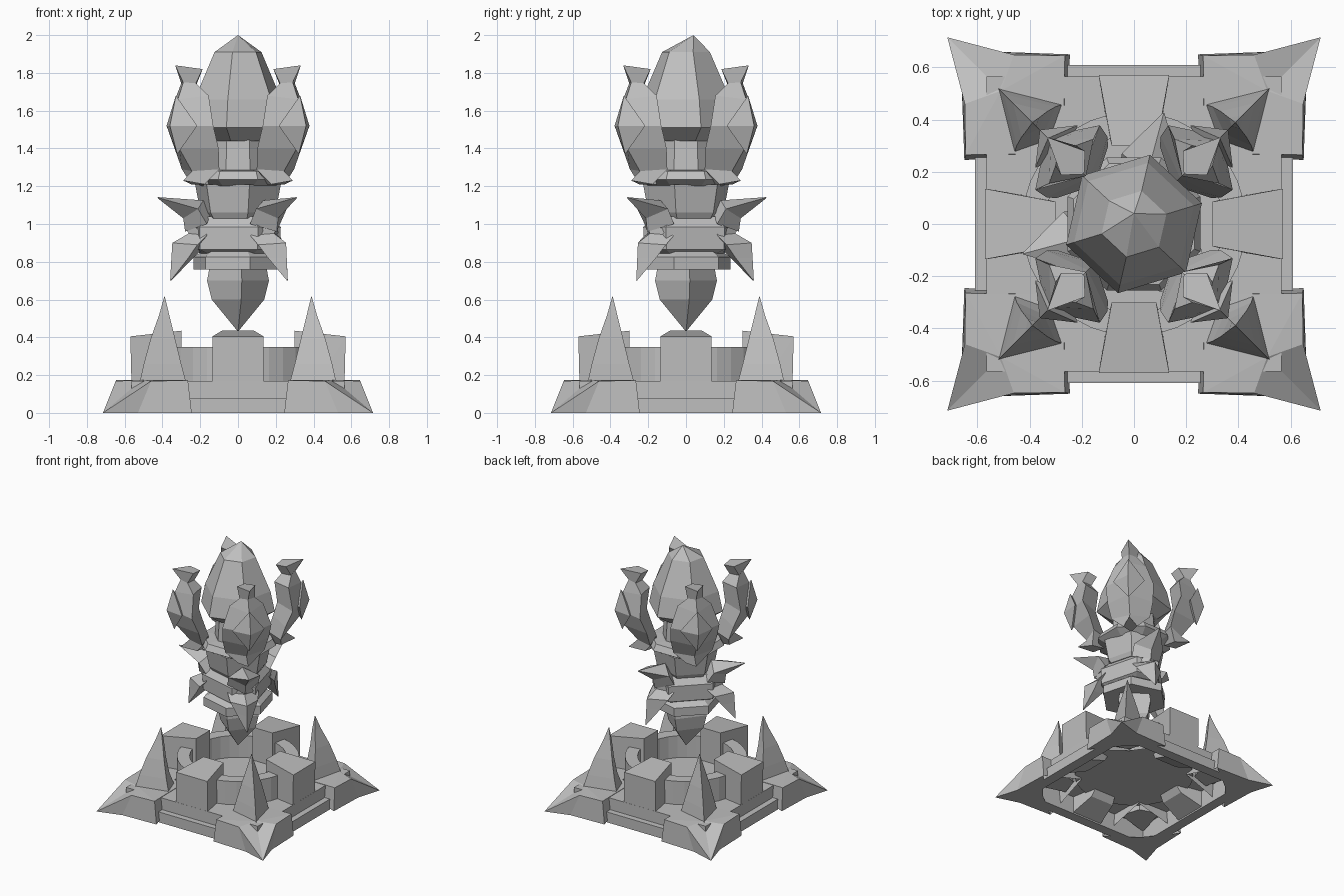
import bpy, bmesh, math
from mathutils import Matrix

if "Cube" in bpy.data.objects:
    bpy.data.objects.remove(bpy.data.objects["Cube"], do_unlink=True)

stone = bpy.data.materials.new("grey_stone")
stone.use_nodes = True
GREY = (0.52, 0.52, 0.52, 1)
stone.diffuse_color = GREY
stone.node_tree.nodes["Principled BSDF"].inputs["Base Color"].default_value = GREY


def finish(name, bm, angle=0.0):
    """Weld, orient, rotate about z and link a flat-shaded part."""
    bmesh.ops.remove_doubles(bm, verts=bm.verts[:], dist=1e-5)
    bmesh.ops.recalc_face_normals(bm, faces=bm.faces[:])
    bm.transform(Matrix.Rotation(math.radians(angle), 4, 'Z'))
    me = bpy.data.meshes.new(name)
    bm.to_mesh(me)
    bm.free()
    me.materials.append(stone)
    ob = bpy.data.objects.new(name, me)
    bpy.context.collection.objects.link(ob)
    return ob


def skin(bm, rings, closed):
    """Quads between successive rings of vertices."""
    n = len(rings[0])
    pairs = list(zip(rings, rings[1:])) + ([(rings[-1], rings[0])] if closed else [])
    for a, b in pairs:
        for i in range(n):
            j = (i + 1) % n
            bm.faces.new((a[i], a[j], b[j], b[i]))


def lathe(name, profile, sides, rot=0.0, closed=False, uneven=0.0):
    """Turn (radius, z) points around z; uneven makes sides alternately wide and narrow."""
    bm = bmesh.new()
    angles = [math.radians(rot + 360 * i / sides + uneven * (-1) ** i) for i in range(sides)]
    rings = [[bm.verts.new((r * math.cos(a), r * math.sin(a), z)) for a in angles]
             for r, z in profile]
    skin(bm, rings, closed)
    return finish(name, bm)


def petal(name, stations, angle):
    """Loft diamond sections: outer (r, z), edge (r, z, half width), inner (r, z)."""
    bm = bmesh.new()
    rings = []
    for ro, zo, re, ze, hw, ri, zi in stations:
        rings.append([bm.verts.new(p) for p in
                      ((ro, 0, zo), (re, hw, ze), (ri, 0, zi), (re, -hw, ze))])
    skin(bm, rings, False)
    bm.faces.new(rings[0])
    bm.faces.new(rings[-1])
    return finish(name, bm, angle)


def hull(name, points, angle):
    bm = bmesh.new()
    for p in points:
        bm.verts.new(p)
    bmesh.ops.convex_hull(bm, input=bm.verts[:])
    return finish(name, bm, angle)


# Square stepped plinth, a thin shell that is hollow underneath
D = math.sqrt(2)
lathe("plinth", [(.61 * D, 0), (.61 * D, .08), (.565 * D, .08), (.565 * D, .17),
                 (.36 * D, .17), (.36 * D, .14), (.53 * D, .14), (.53 * D, 0)], 4, 45, True)

# Round basin with a raised wall
lathe("basin", [(0, .18), (.34, .18), (.34, .35), (.43, .35), (.43, .13), (0, .13)], 32, 0, True)

# Four wedge blocks around the basin
for k in range(4):
    pts = [(r, s * w, z) for s in (-1, 1)
           for r, w, z in ((.56, .135, 0), (.57, .135, .405), (.30, .085, .435),
                           (.30, .085, .17), (.36, .10, .08))]
    hull(f"block_{k + 1}", pts, 90 * k)

# Pointed corner feet with horns; the feet are open towards the hollow plinth
HALF = [(.645, .265, .173), (.648, .46, .168), (.65, .245, 0), (.66, .53, 0)]
HORN = [(.76, .10, .51, .10, .14, .44, .10), (.73, .18, .52, .18, .125, .46, .18),
        (.705, .26, .53, .26, .105, .49, .26), (.655, .39, .54, .39, .07, .515, .39),
        (.59, .52, .545, .52, .03, .53, .52), (.552, .615, .55, .615, .002, .548, .615)]
for k in range(4):
    bm = bmesh.new()
    a, b, a0, b0 = [bm.verts.new(p) for p in HALF]
    ma, mb, ma0, mb0 = [bm.verts.new((y, x, z)) for x, y, z in HALF]
    c, i, i0, c0, tip = [bm.verts.new(p) for p in
                         ((.51, .51, .175), (.27, .27, .173), (.27, .27, .12),
                          (.47, .47, 0), (.715, .715, 0))]
    for f in ((i, a, c), (a, b, c), (b, tip, c), (a, a0, b0, b), (b, b0, tip), (i, i0, a0, a),
              (i, ma, c), (ma, mb, c), (mb, tip, c), (ma, ma0, mb0, mb), (mb, mb0, tip),
              (i, i0, ma0, ma), (c0, b0, tip), (c0, mb0, tip), (c0, a0, b0), (c0, ma0, mb0)):
        bm.faces.new(f)
    finish(f"corner_foot_{k + 1}", bm, 90 * k)
    petal(f"corner_horn_{k + 1}", HORN, 45 + 90 * k)

# Floating lower crystal, six-sided collar, uneven band and neck
lathe("lower_crystal", [(0, .43), (.14, .60), (.165, .70), (.15, .78), (0, .78)], 4, 7)
lathe("collar", [(0, .76), (.245, .76), (.245, .825), (.19, .86), (0, .86)], 6, 45)
lathe("band", [(0, .84), (.20, .845), (.245, .865), (.25, .985), (.19, 1.04), (0, 1.04)],
      6, 45, uneven=10)
lathe("neck", [(0, 1.02), (.185, 1.03), (.205, 1.06), (.235, 1.21), (0, 1.21)], 6, 45)
lathe("cup", [(0, 1.20), (.21, 1.20), (.275, 1.235), (.25, 1.28), (.18, 1.285), (0, 1.27)], 8, 22.5)
lathe("stem", [(0, 1.24), (.17, 1.24), (.155, 1.45), (0, 1.45)], 8, 22.5)

# Three mounted spikes: a horn above, a fang below
UPPER = [(.29, .96, .20, 1.00, .11, .14, 1.08), (.30, 1.03, .25, 1.08, .115, .19, 1.125),
         (.442, 1.138, .44, 1.14, .003, .437, 1.142)]
LOWER = [(.29, .98, .20, .98, .09, .15, .98), (.27, .95, .20, .94, .11, .15, .94),
         (.36, .90, .25, .89, .10, .18, .88), (.365, .82, .29, .82, .065, .235, .83),
         (.372, .70, .37, .70, .003, .367, .70)]
for k, ang in enumerate((75, 195, 315)):
    petal(f"side_horn_{k + 1}", UPPER, ang)
    petal(f"side_fang_{k + 1}", LOWER, ang)

# Large crystal with an off-centre peak
crystal = lathe("large_crystal", [(0, 1.43), (.17, 1.44), (.272, 1.51), (.24, 1.66),
                                  (.13, 1.91), (0, 2.0)], 6, 17)
for v in crystal.data.vertices:
    if v.co.z > 1.95:
        v.co.y += .04

# Four claws holding the crystal, each with a raised diamond
CLAW = [(.41, 1.23, .30, 1.21, .05, .22, 1.21), (.345, 1.28, .28, 1.29, .14, .21, 1.30),
        (.44, 1.40, .31, 1.40, .165, .25, 1.42), (.475, 1.52, .36, 1.52, .175, .28, 1.52),
        (.45, 1.66, .34, 1.68, .12, .26, 1.68), (.41, 1.75, .37, 1.745, .055, .31, 1.74),
        (.47, 1.84, .33, 1.82, .065, .27, 1.81)]
BOSS = [(.455, 0, 1.37), (.465, 0, 1.68), (.42, .115, 1.52), (.42, -.115, 1.52),
        (.51, 0, 1.52), (.37, 0, 1.52)]
for k in range(4):
    petal(f"claw_{k + 1}", CLAW, 45 + 90 * k)
    hull(f"claw_diamond_{k + 1}", BOSS, 45 + 90 * k)
